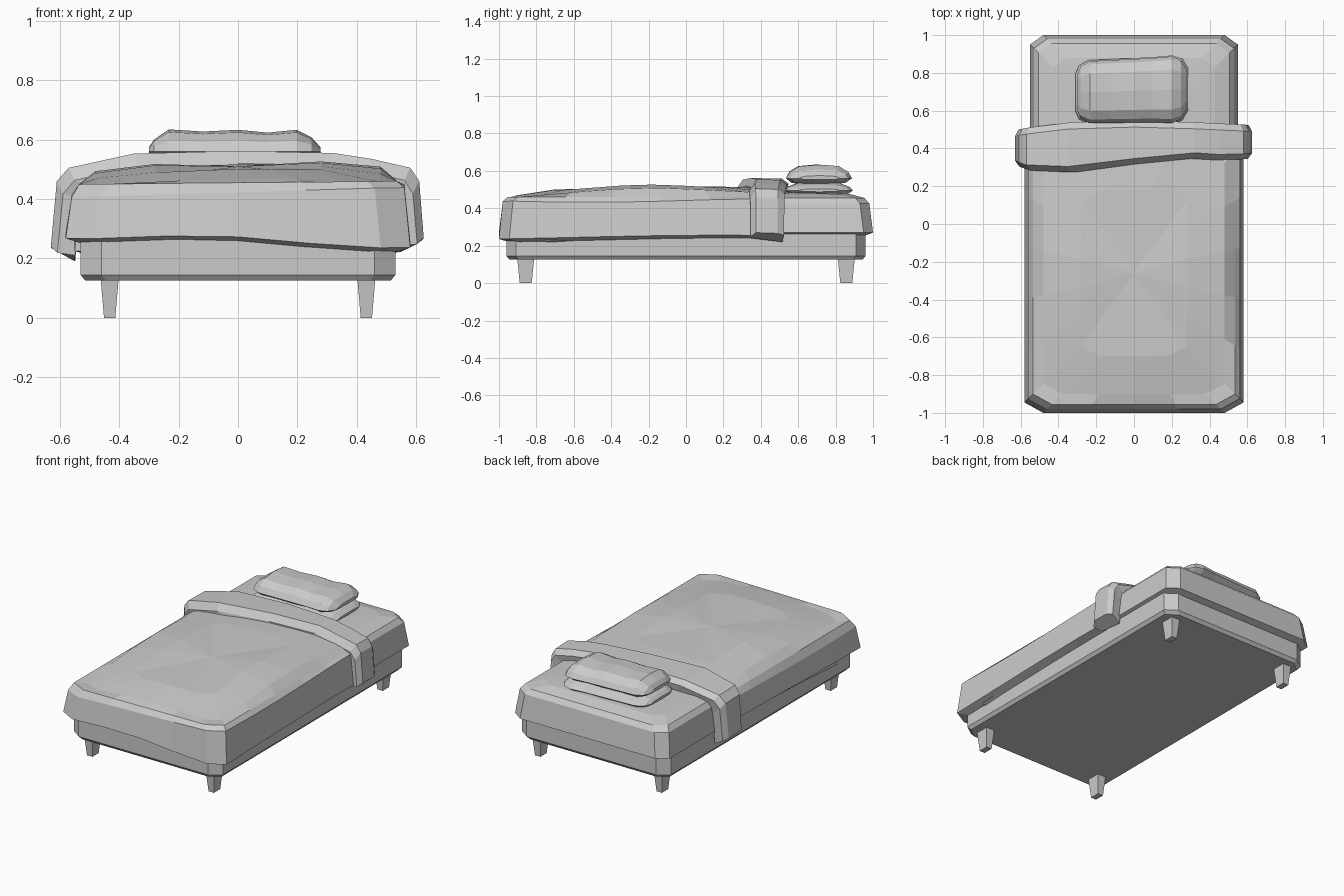
import bpy, bmesh, math

if "Cube" in bpy.data.objects:
    bpy.data.objects.remove(bpy.data.objects["Cube"])


def build(name, rings, cap_start=True, cap_end=True, fan=False):
    """Skin a list of equal-length closed rings into a flat-shaded mesh."""
    bm = bmesh.new()
    vs = [[bm.verts.new(p) for p in r] for r in rings]
    n = len(vs[0])
    for a, b in zip(vs, vs[1:]):
        for i in range(n):
            j = (i + 1) % n
            bm.faces.new((a[i], a[j], b[j], b[i]))
    if cap_start:
        bm.faces.new(vs[0][::-1])
    if cap_end:
        f = bm.faces.new(vs[-1])
        if fan:
            bmesh.ops.poke(bm, faces=[f])
    bmesh.ops.recalc_face_normals(bm, faces=bm.faces)
    me = bpy.data.meshes.new(name)
    bm.to_mesh(me)
    bm.free()
    ob = bpy.data.objects.new(name, me)
    bpy.context.collection.objects.link(ob)
    return ob


def interp(t, pts):
    """Piecewise linear lookup."""
    if t <= pts[0][0]:
        return pts[0][1]
    for (a, u), (b, v) in zip(pts, pts[1:]):
        if t <= b:
            return u + (v - u) * (t - a) / (b - a)
    return pts[-1][1]


def outline(hx, y0, y1, inset, z, cx=0.07, cy=0.05, nx=1, ny=1):
    """Rectangle with cut corners; z is a number or a function of x and y."""
    hx, y0, y1 = hx - inset, y0 + inset, y1 - inset
    c = [(-hx + cx, y0), (hx - cx, y0), (hx, y0 + cy), (hx, y1 - cy),
         (hx - cx, y1), (-hx + cx, y1), (-hx, y1 - cy), (-hx, y0 + cy)]
    pts = []
    for i in range(8):
        n = (nx, 1, ny, 1)[i % 4]
        (ax, ay), (bx, by) = c[i], c[(i + 1) % 8]
        for k in range(n):
            x, y = ax + (bx - ax) * k / n, ay + (by - ay) * k / n
            pts.append((x, y, z(x, y) if callable(z) else z))
    return pts


# Legs
for sx in (-1, 1):
    for sy in (-1, 1):
        rings = []
        for hx, hy, z in ((0.019, 0.032, 0), (0.03, 0.045, 0.13)):
            rings.append([(sx * 0.432 + a * hx, sy * 0.857 + b * hy, z)
                          for a, b in ((-1, -1), (1, -1), (1, 1), (-1, 1))])
        build(("front" if sy < 0 else "back") + "_leg", rings)

# Bed base
build("bed_base", [outline(0.53, -0.96, 0.96, i, z)
                   for i, z in ((0.016, 0.125), (0, 0.145), (0, 0.3))])


# Mattress, sinking a little where the blanket hides it
def sunk(z):
    return lambda x, y: z - 0.06 * max(0, -y)


build("mattress",
      [outline(0.55, -0.8, 1.0, i, sunk(z), nx=3, ny=4) for i, z in
       ((0.04, 0.255), (0, 0.27), (0.02, 0.425), (0.045, 0.455),
        (0.12, 0.475), (0.3, 0.482))], cap_start=False, fan=True)


# Blanket with an uneven hem and a crowned top
def hem(x, y):
    return 0.262 - 0.03 * x + 0.012 * math.sin(6 * x + 2 * y + 4)


def crown(x, y):
    h = interp(y, ((-1, 0.45), (-0.93, 0.465), (-0.75, 0.497),
                   (-0.25, 0.535), (0, 0.527), (0.3, 0.51)))
    return h - 0.13 * (x - 0.06) ** 2


def edge(x, y):
    return 0.425 + 0.03 * x + 0.01 * math.sin(3 * y)


build("blanket",
      [outline(0.58, -1.0, 0.48, i, z, 0.1, 0.055, 4, 5) for i, z in
       ((0.05, lambda x, y: hem(x, y) - 0.016), (0, hem), (0.02, edge),
        (0.045, lambda x, y: 0.455 + 0.01 * x), (0.1, crown), (0.3, crown))],
      cap_start=False, fan=True)

# Folded-back blanket band: section swept across the bed
band = ((-0.63, 0.24), (-0.61, 0.46), (-0.57, 0.505), (-0.35, 0.553),
        (0, 0.562), (0.32, 0.555), (0.45, 0.535), (0.58, 0.505),
        (0.61, 0.46), (0.625, 0.27))
front = ((-0.63, 0.305), (-0.58, 0.285), (-0.5, 0.27), (-0.33, 0.275),
         (0.27, 0.35), (0.5, 0.335), (0.62, 0.345))
back = ((-0.63, 0.50), (-0.58, 0.51), (-0.33, 0.54), (0, 0.548),
        (0.3, 0.54), (0.62, 0.525))
rings = []
for x, z in band:
    yf, yb = interp(x, front), interp(x, back)
    drop = 0.03 if z < 0.3 else 0.06
    rings.append([(x * 0.87, yf, z - drop), (x * 0.965, yf, z - drop * 0.7),
                  (x, yf + 0.03, z), (x, yb - 0.035, z - 0.004),
                  (x * 0.97, yb, z - drop * 0.5),
                  (x * 0.87, yb - 0.01, z - drop - 0.02)])
build("blanket_fold", rings)

# Pillows: rounded sections swept along the width
stations = ((-0.303, 0.10, 0.2), (-0.285, 0.14, 0.55), (-0.235, 0.166, 1.02),
            (-0.12, 0.168, 0.92), (0, 0.17, 1.0), (0.1, 0.172, 0.87),
            (0.2, 0.178, 1.0), (0.25, 0.16, 0.65), (0.28, 0.11, 0.2))
section = ((-1, 0), (-0.88, 0.5), (-0.6, 0.88), (0, 1), (0.6, 0.9),
           (0.9, 0.45), (1, 0), (0.8, -0.7), (0, -1), (-0.8, -0.7))


def pillow(name, zmid, up, down, grow):
    build(name, [[(x * grow, 0.705 + 0.03 * x + u * d * grow,
                   zmid + w * h * (up if w > 0 else down))
                  for u, w in section] for x, d, h in stations])


pillow("lower_pillow", 0.495, 0.045, 0.035, 1.02)
pillow("upper_pillow", 0.56, 0.073, 0.035, 0.99)
